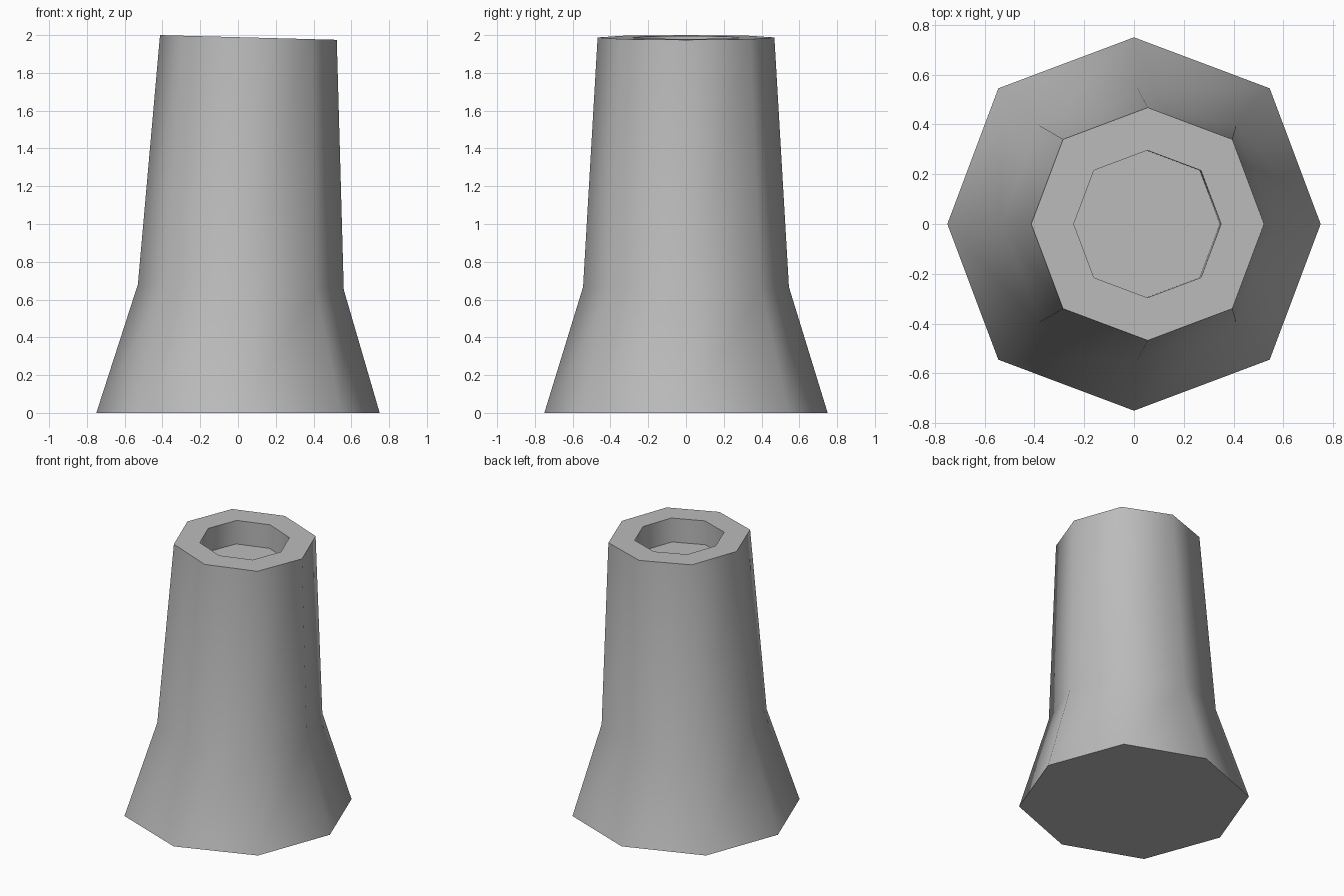
import bpy
import bmesh
from math import pi, cos, sin, radians

cube = bpy.data.objects.get("Cube")
if cube:
    bpy.data.objects.remove(cube, do_unlink=True)

SIDES = 8
TILT = 0.0266  # lean of the upper rings: lower towards +x

grey = bpy.data.materials.new("plain_grey")
grey.use_nodes = True
colour = (0.5, 0.5, 0.5, 1)
grey.diffuse_color = colour
grey.node_tree.nodes["Principled BSDF"].inputs["Base Color"].default_value = colour


def ring(bm, centre_x, centre_z, radius, tilt):
    """Octagonal loop, slightly fuller on the diagonals."""
    verts = []
    for i in range(SIDES):
        a = 2 * pi * i / SIDES
        r = radius * (1.028 if i % 2 else 1)
        x = r * cos(a)
        verts.append(bm.verts.new((centre_x + x, r * sin(a), centre_z - tilt * x)))
    return verts


bm = bmesh.new()
# Flared foot, leaning shaft, rim, then the recess down to its floor
rings = [
    ring(bm, 0, 0, 0.75, 0),
    ring(bm, 0.015, 0.666, 0.545, TILT),
    ring(bm, 0.055, 1.9875, 0.468, TILT),
    ring(bm, 0.054, 1.9875, 0.296, TILT),
    ring(bm, 0.049, 1.8125, 0.296, TILT),
]
for low, high in zip(rings, rings[1:]):
    for i in range(SIDES):
        j = (i + 1) % SIDES
        bm.faces.new((low[i], low[j], high[j], high[i]))
# Underside and recess floor
bm.faces.new(rings[0][::-1])
bm.faces.new(rings[-1])
bmesh.ops.recalc_face_normals(bm, faces=bm.faces)

mesh = bpy.data.meshes.new("flared_post")
bm.to_mesh(mesh)
bm.free()
mesh.materials.append(grey)
post = bpy.data.objects.new("flared_post", mesh)
bpy.context.collection.objects.link(post)

# Rounded sides, crisp rim, recess and underside
bpy.ops.object.select_all(action="DESELECT")
post.select_set(True)
bpy.context.view_layer.objects.active = post
bpy.ops.object.shade_smooth_by_angle(angle=radians(60))
